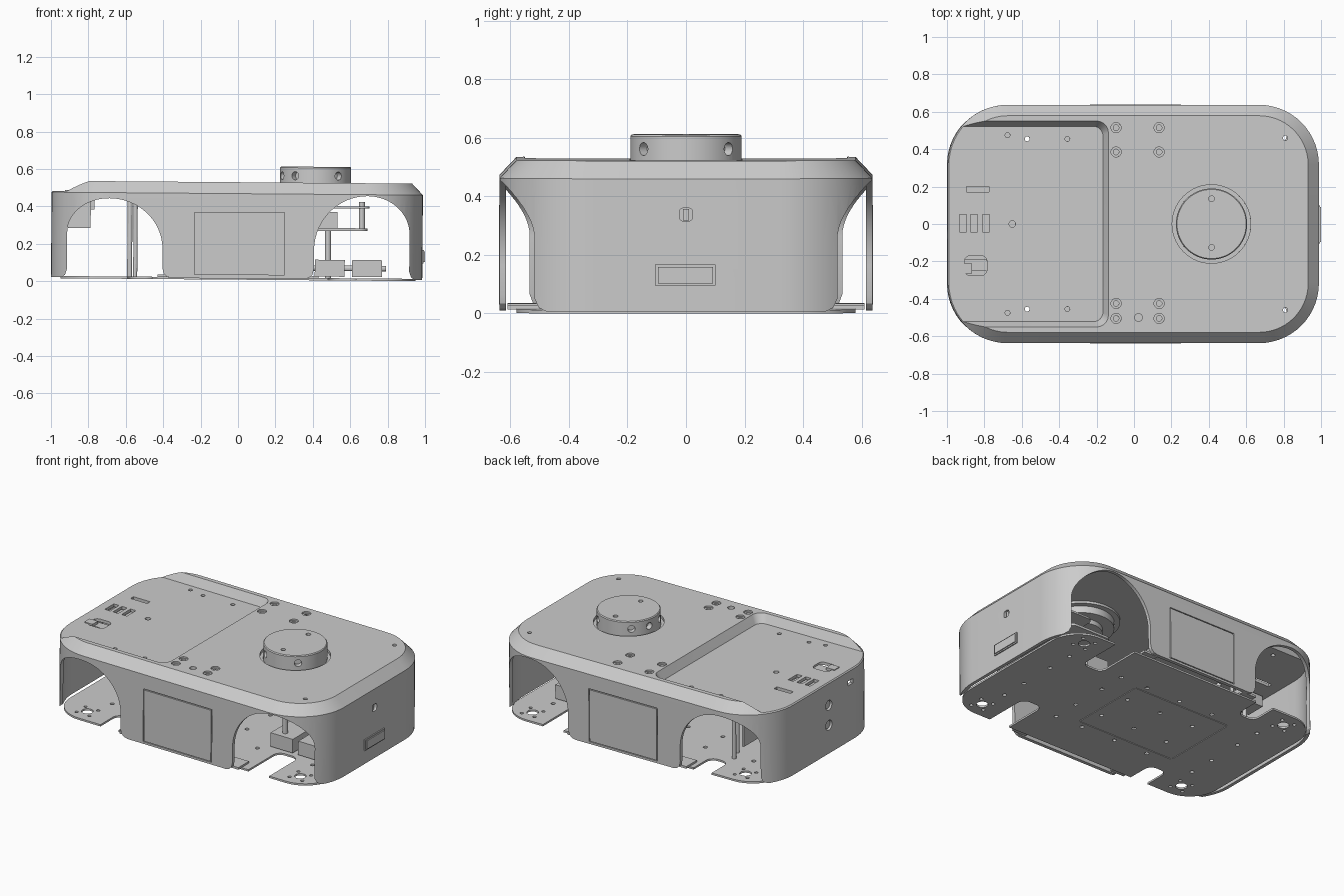
import bpy, bmesh
from math import sin, cos, pi, radians
from mathutils import Vector, Matrix

if "Cube" in bpy.data.objects:
    bpy.data.objects.remove(bpy.data.objects["Cube"])


def rrect(x0, x1, y0, y1, r, n=10):
    pts = []
    for cx, cy, a in ((x1-r, y1-r, 0), (x0+r, y1-r, 90), (x0+r, y0+r, 180), (x1-r, y0+r, 270)):
        for i in range(n+1):
            t = radians(a + 90*i/n)
            pts.append((cx+r*cos(t), cy+r*sin(t)))
    return pts


def loft(bm, rings):
    vs = [[bm.verts.new(p) for p in r] for r in rings]
    n = len(vs[0])
    for a, b in zip(vs, vs[1:]):
        for i in range(n):
            bm.faces.new((a[i], a[(i+1) % n], b[(i+1) % n], b[i]))
    bm.faces.new(vs[0][::-1])
    bm.faces.new(vs[-1])


def prism(bm, pts, lo, hi, axis='z'):
    f = {'z': lambda p, h: (p[0], p[1], h), 'y': lambda p, h: (p[0], h, p[1]),
         'x': lambda p, h: (h, p[0], p[1])}[axis]
    loft(bm, [[f(p, h) for p in pts] for h in (lo, hi)])


def box(bm, x0, x1, y0, y1, z0, z1):
    prism(bm, [(x0, y0), (x1, y0), (x1, y1), (x0, y1)], z0, z1)


def cyl(bm, a, b, r, lo, hi, axis='z', n=24):
    prism(bm, [(a+r*cos(2*pi*i/n), b+r*sin(2*pi*i/n)) for i in range(n)], lo, hi, axis)


def obj(name, bm):
    bmesh.ops.recalc_face_normals(bm, faces=bm.faces[:])
    me = bpy.data.meshes.new(name)
    bm.to_mesh(me)
    bm.free()
    o = bpy.data.objects.new(name, me)
    bpy.context.collection.objects.link(o)
    return o


def make(name, *calls):
    bm = bmesh.new()
    for fn, *args in calls:
        fn(bm, *args)
    return obj(name, bm)


def cut(target, cutter):
    m = target.modifiers.new("cut", 'BOOLEAN')
    m.operation, m.solver, m.object = 'DIFFERENCE', 'EXACT', cutter
    bpy.context.view_layer.objects.active = target
    bpy.ops.object.modifier_apply(modifier=m.name)
    bpy.data.objects.remove(cutter)


def body(d, z0, z_edge, z_top):
    # rounded body with a chamfered top edge, inset by d
    def ring(i, z):
        return [(x, y, z) for x, y in rrect(-1+i, .985-i, -.637+i, .637-i, .32-i, 14)]
    return [ring(d, z0), ring(d, z_edge), ring(d+.058, z_top)]


def tray(g, zf):
    # flared tray pocket, open at the left end
    r1 = rrect(-1.3, -.17+g, -.522-g, .522+g, .05)
    r2 = rrect(-1.3, -.13+g, -.562-g, .562+g, .07)
    return [[(x, y, zf) for x, y in r1], [(x, y, zf+.075) for x, y in r2]]


def arch(s, peak):
    # wheel arch outline: straight at the end wall, round towards the middle
    pts = [(.96, -.1), (.945, .004), (.925, .02), (.915, .05)]
    cx, zc = .69, .25
    pts += [(cx+.225*cos(radians(t)), zc+(peak-zc)*sin(radians(t))) for t in range(0, 91, 6)]
    pts += [(cx+.285*cos(radians(t)), .16+(peak-.16)*sin(radians(t))) for t in range(96, 181, 6)]
    pts += [(.405, .06), (.398, .03), (.38, .013), (.35, .005), (.35, -.1)]
    return [(s*x, z) for x, z in pts]


# outer shell: hollow body with tray and wheel arches
shell = make("outer_shell", (loft, body(0, .006, .46, .521)))
hollow = make("hollow", (loft, body(.022, -.1, .452, .503)))
cut(hollow, make("tray_skin", (loft, tray(.018, .448))))
cut(shell, hollow)
cut(shell, make("tray_cut", (loft, tray(0, .467))))
cut(shell, make("arch_cut", (prism, arch(1, .452), -1, 1, 'y'), (prism, arch(-1, .43), -1, 1, 'y')))

# holes and slots in the top
big = [(x, y) for x in (-.1, .13) for y in (.515, .385, -.425, -.505)]
small = [(x, s*y) for x, y in ((-.68, .475), (-.575, .455), (-.36, .455), (.805, .46)) for s in (-1, 1)]
holes = [(cyl, x, y, .015, .4, .6) for x, y in big]
holes += [(cyl, x, y, .013, .4, .6, 'z', 16) for x, y in small]
holes += [(cyl, -.655, 0, .017, .4, .6), (cyl, .02, -.5, .021, .4, .6), (cyl, .41, 0, .21, .4, .6, 'z', 64)]
holes += [(box, -.9, -.78, .17, .2, .4, .6)]
holes += [(box, x, x+.038, -.043, .05, .4, .6) for x in (-.937, -.878, -.815)]
holes += [(prism, rrect(-.91, -.79, -.275, -.17, .03, 5), .4, .6)]
# holes in the end walls
holes += [(prism, rrect(-.023, .023, .315, .36, .015, 5), .9, 1.1, 'x')]
holes += [(cyl, -.05, z, .032, -1.1, -.9, 'x') for z in (.19, .32)]
holes += [(box, -1.1, -.9, -.3, -.25, .37, .4)]
cut(shell, make("hole_cut", *holes))
cut(shell, make("counterbore_cut", *[(cyl, x, y, .027, .511, .6) for x, y in big]))
cut(shell, make("door_groove_cut", *[(box, -.241, .255, min(a, b), max(a, b), .02, .366)
                                     for a, b in ((-.7, -.629), (.7, .629))]))

# side doors
for s, nm in ((-1, "front"), (1, "back")):
    make(nm + "_door", (box, -.235, .249, *sorted((s*.626, s*.638)), .025, .36))

# end details: display, button, jacks, rocker switch
make("end_display", (box, .97, .992, -.105, .1, .095, .167), (box, .98, .998, -.096, .092, .103, .159))
make("end_button", (box, .955, .975, -.01, .01, .318, .357))
make("end_jacks", *[(cyl, -.05, z, .026, -.99, -.96, 'x') for z in (.19, .32)])
make("rocker_switch", (box, -.91, -.79, -.25, -.19, .27, .455), (box, -.93, -.87, -.265, -.21, .45, .472))
make("port_block", (box, -.94, -.77, -.06, .07, .37, .44))

# base plate with wheel notches and mounting holes
plate = make("base_plate", (prism, rrect(-.95, .95, -.578, .578, .2), 0, .012))
notches = []
for s in (-1, 1):
    for x0, x1, y0 in ((.48, .63, .27), (-.59, -.46, .4)):
        notches.append((prism, rrect(x0, x1, *sorted((s*y0, s*.8)), .05, 6), -.1, .1))
    for x in (.78, -.76):
        notches.append((cyl, x, s*.47, .035, -.1, .1))
        notches += [(cyl, x+.065*cos(a), s*.47+.065*sin(a), .011, -.1, .1, 'z', 12)
                    for a in (pi/4, 3*pi/4, 5*pi/4, 7*pi/4)]
    notches += [(cyl, x, s*y, .013, -.1, .1, 'z', 12) for x in (-.7, -.35, -.1, .15, .35, .75)
                for y in (.12, .3)]
cut(plate, make("notch_cut", *notches))
cut(plate, make("hatch_line_cut", (box, -.5, .2, -.262, -.256, -.1, .004), (box, -.5, .2, .256, .262, -.1, .004),
                (box, -.51, -.504, -.25, .25, -.1, .004), (box, .204, .21, -.25, .25, -.1, .004)))

# round sensor turret with screw holes and side windows
turret = make("turret", (loft, [[(.41+r*cos(2*pi*i/64), r*sin(2*pi*i/64), z) for i in range(64)]
                                for r, z in ((.19, .5), (.19, .601), (.185, .607))]))
cut(turret, make("screw_cut", *[(cyl, .41, y, .015, .59, .7) for y in (.135, -.125)]))
win = bmesh.new()
for a in (50, 130, 165, 200, 235, 310):
    t = bmesh.new()
    cyl(t, 0, .558, .022, .155, .25, 'x')
    t.transform(Matrix.Translation((.41, 0, 0)) @ Matrix.Rotation(radians(a), 4, 'Z'))
    tmp = bpy.data.meshes.new("window")
    t.to_mesh(tmp)
    t.free()
    win.from_mesh(tmp)
    bpy.data.meshes.remove(tmp)
cut(turret, obj("window_cut", win))
make("turret_base", (cyl, .41, 0, .235, .485, .5, 'z', 64), (cyl, .41, 0, .2, .44, .485, 'z', 64),
     (cyl, .41, 0, .13, .41, .44, 'z', 48))

# inner decks on posts
make("lower_deck", (prism, rrect(.38, .69, -.25, .25, .04, 5), .265, .28))
make("upper_deck", (prism, rrect(.48, .7, -.2, .2, .04, 5), .385, .397))
for s in (-1, 1):
    nm = "front" if s < 0 else "back"
    make(nm + "_posts", (cyl, .48, s*.2, .016, .012, .265, 'z', 12), (cyl, .66, s*.17, .016, .28, .42, 'z', 12),
         (cyl, -.58, s*.33, .013, .012, .45, 'z', 12), (cyl, -.55, s*.25, .011, .012, .45, 'z', 12))
    # drive motors with shaft
    make(nm + "_motors", (box, .41, .57, *sorted((s*.05, s*.25)), .02, .11),
         (box, .61, .77, *sorted((s*.05, s*.25)), .02, .11))
    make(nm + "_motor_shaft", (cyl, s*.15, .065, .015, .39, .79, 'x', 12))
    # feet joining the side wall to the plate
    make(nm + "_wall_feet", *[(box, *sorted((k*.33, k*.43)), *sorted((s*.5, s*.61)), .01, .024) for k in (-1, 1)])
make("control_box", (box, .38, .53, -.12, .12, .28, .365))
make("circuit_board", (box, -.56, -.545, -.2, .2, .03, .24))

# smooth shading, and the slight nose-down tilt of the whole model
tilt = Matrix.Translation((0, 0, .0078)) @ Matrix.Rotation(.008, 4, 'Y')
for o in bpy.context.scene.objects:
    o.data.transform(tilt)
    o.select_set(True)
    bpy.context.view_layer.objects.active = o
bpy.ops.object.shade_smooth_by_angle(angle=radians(25))
